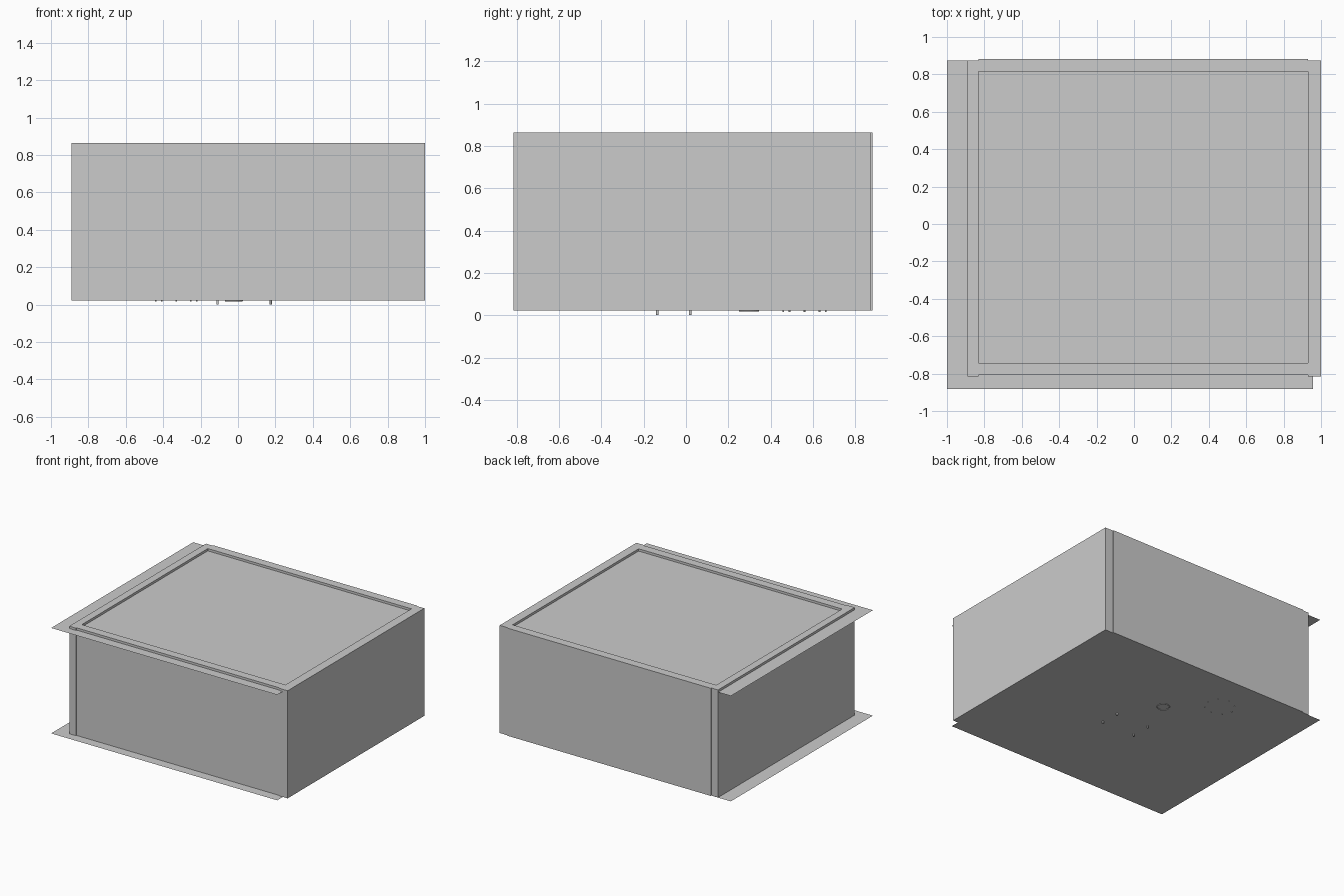
import bpy, bmesh, math
from mathutils import Matrix

if "Cube" in bpy.data.objects:
    bpy.data.objects.remove(bpy.data.objects["Cube"])


def finish(name, bm):
    mesh = bpy.data.meshes.new(name)
    bm.to_mesh(mesh)
    bm.free()
    obj = bpy.data.objects.new(name, mesh)
    bpy.context.collection.objects.link(obj)
    return obj


def slab(name, x, y, z):
    bm = bmesh.new()
    size = [b - a for a, b in (x, y, z)]
    mid = [(a + b) / 2 for a, b in (x, y, z)]
    bmesh.ops.create_cube(bm, size=1, matrix=Matrix.Translation(mid) @ Matrix.Diagonal((*size, 1)))
    return finish(name, bm)


def sheet(name, x, y, z):
    bm = bmesh.new()
    bm.faces.new([bm.verts.new((a, b, z)) for a, b in
                  ((x[0], y[0]), (x[1], y[0]), (x[1], y[1]), (x[0], y[1]))])
    return finish(name, bm)


def peg(name, x, y, z, r):
    bm = bmesh.new()
    bmesh.ops.create_cone(bm, cap_ends=True, segments=12, radius1=r, radius2=r, depth=z[1] - z[0],
                          matrix=Matrix.Translation((x, y, sum(z) / 2)))
    return finish(name, bm)


BOTTOM, TOP = 0.021, 0.863

# Side walls run full depth
for name, x in (("left_wall", (-0.89, -0.832)), ("right_wall", (0.93, 1.0))):
    slab(name, x, (-0.815, 0.875), (BOTTOM, TOP))

# Front panel is slightly recessed, back panel slightly proud
for name, y in (("front_wall", (-0.808, -0.742)), ("back_wall", (0.815, 0.882))):
    slab(name, (-0.832, 0.93), y, (BOTTOM, TOP))

# Thin floor and ceiling sheets that overhang the walls
for name, z in (("floor_sheet", 0.02), ("ceiling_sheet", 0.845)):
    sheet(name, (-1.0, 0.957), (-0.882, 0.874), z)

# Four little feet under the floor
for i, x in enumerate((-0.11, 0.175)):
    for j, y in enumerate((-0.135, 0.02)):
        peg(f"foot_{i}{j}", x, y, (0.0, 0.03), 0.006)

# Shallow ring under the floor
bpy.ops.mesh.primitive_torus_add(location=(-0.022, 0.298, 0.02), major_radius=0.044,
                                 minor_radius=0.004, major_segments=24, minor_segments=6)
bpy.context.object.name = "floor_ring"

# Cluster of nearly flush studs under the floor
for i in range(8):
    a = math.tau * i / 8
    peg(f"floor_stud_{i}", -0.33 + 0.11 * math.cos(a), 0.56 + 0.1 * math.sin(a), (0.016, 0.024), 0.004)
